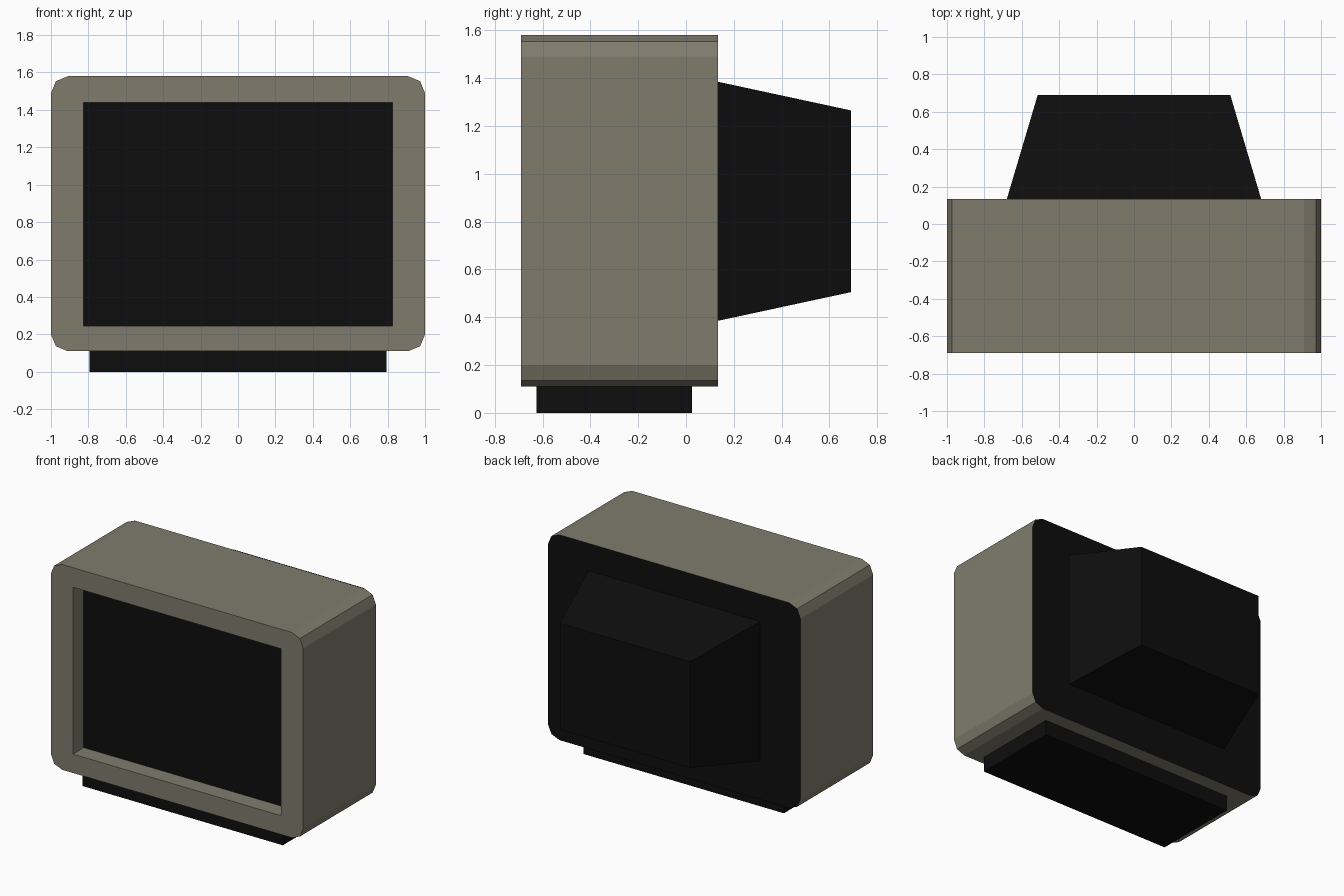
import bpy
import bmesh

if "Cube" in bpy.data.objects:
    bpy.data.objects.remove(bpy.data.objects["Cube"])


def material(name, rgb):
    m = bpy.data.materials.new(name)
    m.diffuse_color = (*rgb, 1)
    m.use_nodes = True
    m.node_tree.nodes["Principled BSDF"].inputs["Base Color"].default_value = m.diffuse_color
    return m


beige = material("casing beige", (0.215, 0.203, 0.152))
black = material("dark plastic", (0.0043, 0.0043, 0.0043))


def block(name, lo, hi, mats, back_scale=None, bevel=0):
    """Box between two corners; optional tapered back and rounded y-edges."""
    bm = bmesh.new()
    bmesh.ops.create_cube(bm, size=1)
    mid = [(a + b) / 2 for a, b in zip(lo, hi)]
    for v in bm.verts:
        taper = back_scale if back_scale and v.co.y > 0 else (1, 1)
        v.co = (mid[0] + v.co.x * (hi[0] - lo[0]) * taper[0],
                mid[1] + v.co.y * (hi[1] - lo[1]),
                mid[2] + v.co.z * (hi[2] - lo[2]) * taper[1])
    if bevel:
        edges = [e for e in bm.edges
                 if abs(e.verts[0].co.y - e.verts[1].co.y) > 0.1]
        bmesh.ops.bevel(bm, geom=edges, offset=bevel, offset_type='OFFSET',
                        segments=2, profile=0.5, affect='EDGES')
    bmesh.ops.recalc_face_normals(bm, faces=bm.faces)
    me = bpy.data.meshes.new(name)
    bm.to_mesh(me)
    bm.free()
    for m in mats:
        me.materials.append(m)
    ob = bpy.data.objects.new(name, me)
    bpy.context.collection.objects.link(ob)
    return ob


# Casing with rounded corners and a recess cut for the screen
casing = block("casing", (-1, -0.69, 0.11), (1, 0.133, 1.58), [beige, black], bevel=0.09)
cutter = block("screen_cutter", (-0.825, -0.9, 0.245), (0.825, -0.56, 1.44), [beige])
cutter.hide_render = True
mod = casing.modifiers.new("recess", 'BOOLEAN')
mod.operation = 'DIFFERENCE'
mod.solver = 'EXACT'
mod.object = cutter
bpy.context.view_layer.objects.active = casing
bpy.ops.object.modifier_apply(modifier=mod.name)
bpy.data.objects.remove(cutter)

# The back of the casing is dark
for p in casing.data.polygons:
    p.material_index = 1 if p.normal.y > 0.9 else 0

# Screen plate at the bottom of the recess
block("screen", (-0.825, -0.568, 0.245), (0.825, -0.56, 1.44), [black])

# Tapered tube housing behind the casing
block("rear_housing", (-0.68, 0.133, 0.385), (0.68, 0.69, 1.385), [black],
      back_scale=(0.757, 0.76))

# Foot under the casing
block("base", (-0.793, -0.625, 0), (0.793, 0.025, 0.12), [black])
